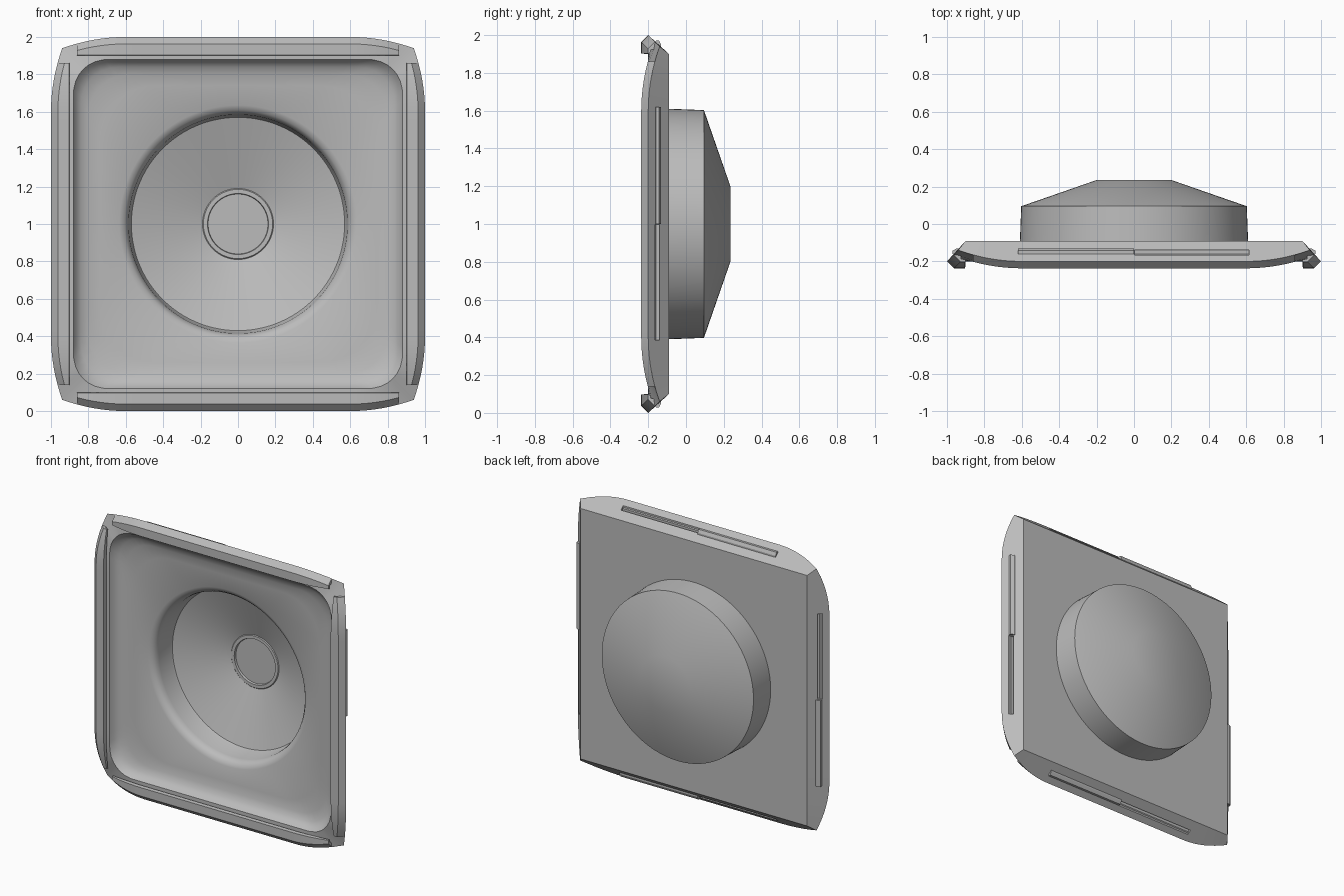
import bpy, bmesh, math

if "Cube" in bpy.data.objects:
    bpy.data.objects.remove(bpy.data.objects["Cube"])

N = 32  # samples per side of the tile
grey = bpy.data.materials.new("light_grey")
grey.diffuse_color = (0.5, 0.5, 0.5, 1)
grey.use_nodes = True
grey.node_tree.nodes["Principled BSDF"].inputs["Base Color"].default_value = grey.diffuse_color


def turn(s, h, y, k):
    """Place (along-side, outward, y) on side k: top, right, bottom, left."""
    x, z = s, h
    for _ in range(k):
        x, z = z, -x
    return (x, y, z + 1)


def make(name, rings, wrap):
    """Loft a list of equal-length closed rings, capped at both ends."""
    bm = bmesh.new()
    vs = [[bm.verts.new(p) for p in r] for r in rings]
    n = len(rings[0])
    for a, b in zip(vs, vs[1:]):
        for i in range(n):
            j = (i + 1) % n
            bm.faces.new((a[i], a[j], b[j], b[i]))
    bm.faces.new(vs[0])
    bm.faces.new(vs[-1])
    bmesh.ops.recalc_face_normals(bm, faces=bm.faces)
    me = bpy.data.meshes.new(name)
    bm.to_mesh(me)
    bm.free()
    ob = bpy.data.objects.new(name, me)
    bpy.context.collection.objects.link(ob)
    me.materials.append(grey)
    if wrap:
        smooth(ob)
    return ob


def smooth(ob):
    bpy.ops.object.select_all(action='DESELECT')
    ob.select_set(True)
    bpy.context.view_layer.objects.active = ob
    bpy.ops.object.shade_smooth_by_angle(angle=math.radians(28))


def drop(s):
    """How far the rim falls back towards the corners."""
    return 0.06 * (max(0, abs(s) - 0.6) / 0.34) ** 2


def ring(fn):
    return [turn(*fn(-1 + 2 * i / N), k) for k in range(4) for i in range(N)]


def circle(r, y):
    return ring(lambda t: (r * math.sin(t * math.pi / 4), r * math.cos(t * math.pi / 4), y))


def rounded(h, r, y):
    def f(t):
        px, c = t * h, h - r
        cx = max(-c, min(c, px))
        dx, dz = px - cx, r
        l = math.hypot(dx, dz)
        return (cx + r * dx / l, c + r * dz / l, y)
    return ring(f)


def outer(t):
    s = 0.94 * t
    return (s, 1 - drop(s), -0.2 + drop(s))


# Tile body: dish and cone in front, rim, flat back and drum behind
rings = [circle(r, y) for r, y in (
    (0.16, 0.205), (0.163, 0.19), (0.185, 0.19), (0.19, 0.195), (0.57, 0.07),
    (0.575, 0.06), (0.585, -0.06), (0.592, -0.085), (0.608, -0.105), (0.635, -0.117))]
rings += [rounded(h, r, y) for h, r, y in (
    (0.74, 0.3, -0.126), (0.80, 0.22, -0.135), (0.84, 0.2, -0.15),
    (0.865, 0.19, -0.172), (0.88, 0.18, -0.2))]
rings.append(ring(outer))
rings.append(ring(lambda t: (0.9 * t, 0.9, -0.09)))
rings += [circle(r, y) for r, y in ((0.61, -0.09), (0.603, 0.095), (0.2, 0.235))]
body = make("tile_body", rings, False)


def prism(name, k, s0, s1, profile):
    return make(name, [[turn(s, h, y, k) for h, y in profile] for s in (s0, s1)], False)


for k, side in enumerate(("top", "right", "bottom", "left")):
    # Hooked lip on the front of the rim
    lip = []
    for i in range(41):
        s = -0.86 + 1.72 * i / 40
        d = drop(s)
        prof = ((1 - d, -0.2 + d), (0.963 - d, -0.237 + d), (0.903, -0.237 + d),
                (0.9, -0.21 + d / 2), (0.925, -0.203 + d / 2), (0.925, -0.16), (0.95, -0.16))
        lip.append([turn(s, h, y, k) for h, y in prof])
    make(side + "_lip", lip, True)
    # Raised tongue on one half of the sloped edge
    prism(side + "_tongue", k, -0.62, 0, ((0.92, -0.132), (0.95, -0.132), (0.971, -0.143),
                                          (0.971, -0.16), (0.93, -0.165)))
    # Matching groove on the other half
    cut = prism("groove_cutter", k, 0.003, 0.615, ((0.93, -0.14), (1.05, -0.14),
                                                   (1.05, -0.165), (0.93, -0.165)))
    cut.hide_render = True
    mod = body.modifiers.new("groove", 'BOOLEAN')
    mod.operation, mod.object, mod.solver = 'DIFFERENCE', cut, 'EXACT'
    bpy.context.view_layer.objects.active = body
    bpy.ops.object.modifier_apply(modifier=mod.name)
    bpy.data.objects.remove(cut)

smooth(body)
